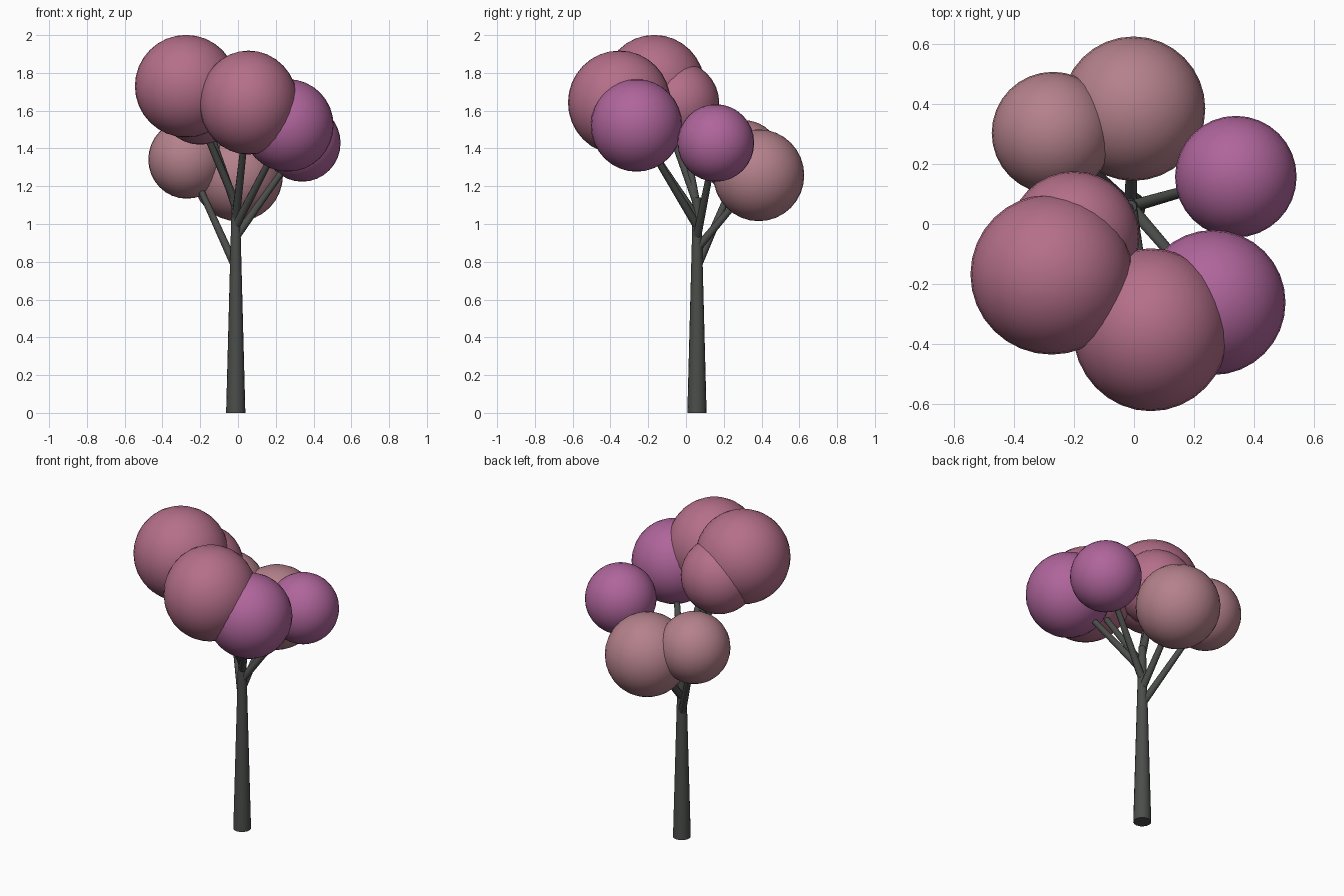
import bpy, math
from mathutils import Vector

if "Cube" in bpy.data.objects:
    bpy.data.objects.remove(bpy.data.objects["Cube"])


def material(name, rgb):
    m = bpy.data.materials.new(name)
    m.diffuse_color = (*rgb, 1)
    m.use_nodes = True
    m.node_tree.nodes["Principled BSDF"].inputs["Base Color"].default_value = m.diffuse_color
    return m


bark = material("bark", (0.07, 0.075, 0.07))
rose = material("rose_leaves", (0.46, 0.16, 0.25))
dusty = material("dusty_leaves", (0.46, 0.22, 0.26))
purple = material("purple_leaves", (0.43, 0.13, 0.33))


def finish(name, mat):
    o = bpy.context.object
    o.name = name
    o.data.materials.append(mat)
    bpy.ops.object.shade_smooth_by_angle(angle=math.radians(40))
    return o


def limb(name, start, end, r1, r2, sides):
    a, b = Vector(start), Vector(end)
    bpy.ops.mesh.primitive_cone_add(vertices=sides, radius1=r1, radius2=r2,
                                    depth=(b - a).length, location=(a + b) / 2,
                                    rotation=(b - a).to_track_quat('Z', 'Y').to_euler())
    return finish(name, bark)


def foliage(name, centre, radii, mat):
    bpy.ops.mesh.primitive_uv_sphere_add(segments=32, ring_count=16, radius=1, location=centre)
    bpy.context.object.scale = radii
    bpy.ops.object.transform_apply(location=False, rotation=False, scale=True)
    return finish(name, mat)


# Tapered trunk
TX, TY = -0.012, 0.058
limb("trunk", (TX, TY, 0), (TX, TY, 1.14), 0.051, 0.021, 16)

# Foliage balls, each carried by a branch: centre, radii, trunk height, material
crowns = [
    ((-0.275, -0.168, 1.73), (0.271, 0.268, 0.271), 1.11, rose),
    ((0.056, -0.353, 1.643), (0.261, 0.272, 0.275), 1.03, rose),
    ((-0.200, -0.042, 1.64), (0.218, 0.218, 0.220), 1.09, rose),
    ((0.264, -0.262, 1.522), (0.242, 0.242, 0.245), 0.99, purple),
    ((0.340, 0.158, 1.429), (0.203, 0.203, 0.205), 0.93, purple),
    ((-0.002, 0.385, 1.258), (0.240, 0.241, 0.243), 0.87, dusty),
    ((-0.271, 0.304, 1.342), (0.204, 0.204, 0.208), 0.77, dusty),
]
for i, (centre, radii, z, mat) in enumerate(crowns, 1):
    limb(f"branch_{i}", (TX, TY, z), centre, 0.022, 0.015, 10)
    foliage(f"foliage_{i}", centre, radii, mat)
